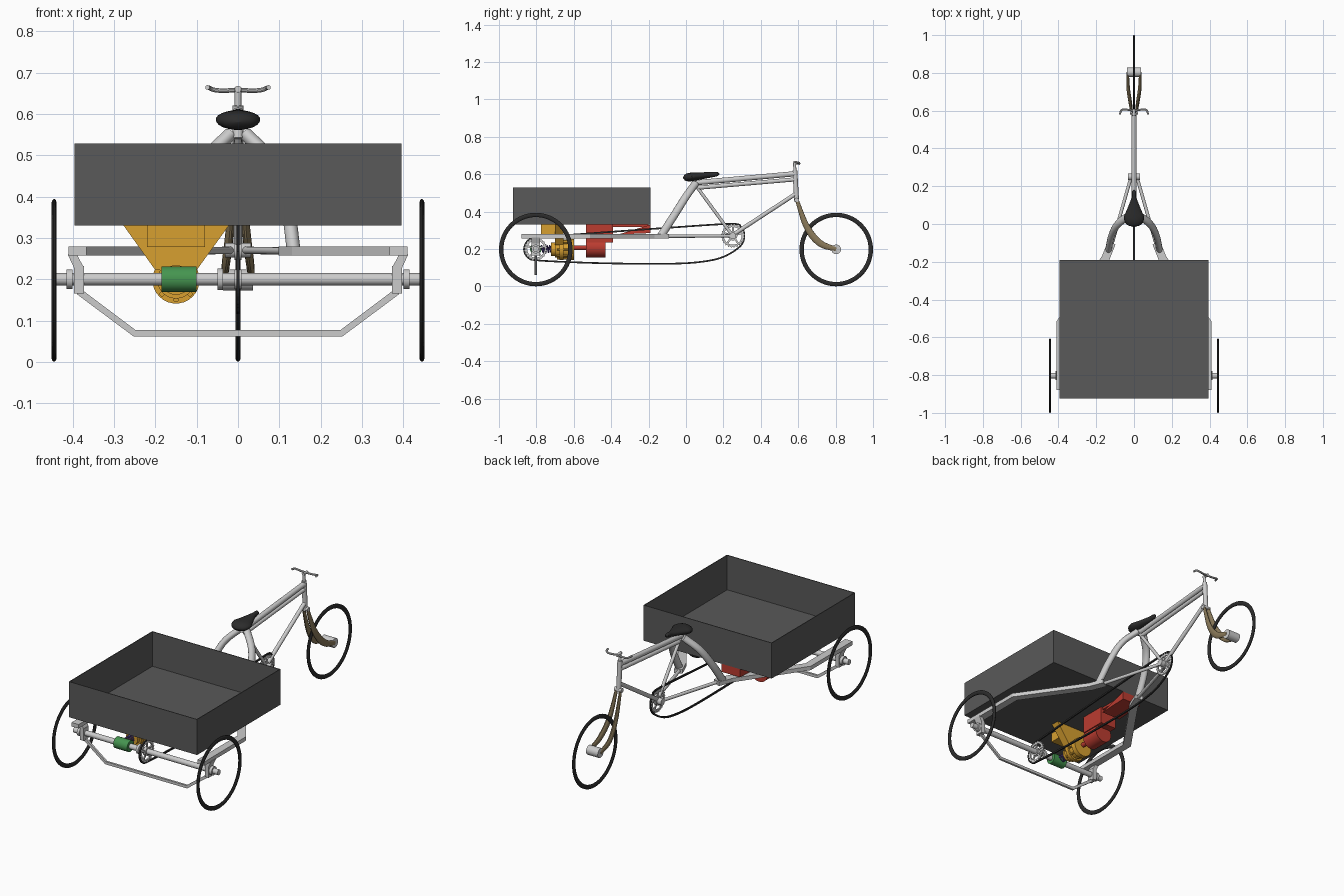
import bpy, bmesh, math
from mathutils import Vector as V

if "Cube" in bpy.data.objects:
    bpy.data.objects.remove(bpy.data.objects["Cube"])


def mat(name, r, g, b):
    m = bpy.data.materials.new(name)
    m.diffuse_color = (r, g, b, 1)
    m.use_nodes = True
    m.node_tree.nodes["Principled BSDF"].inputs["Base Color"].default_value = m.diffuse_color
    return m


DARK, TYRE = mat("dark_panel", .1, .1, .1), mat("rubber", .025, .025, .025)
RED, GOLD = mat("red_paint", .5, .045, .03), mat("gold_paint", .68, .35, .03)
GREEN, BROWN = mat("green_paint", .06, .3, .08), mat("brown_paint", .25, .19, .1)
VIOLET = mat("violet_paint", .1, .06, .3)


def finish(name, bm, m=None, smooth=True):
    bmesh.ops.recalc_face_normals(bm, faces=bm.faces)
    me = bpy.data.meshes.new(name)
    bm.to_mesh(me)
    bm.free()
    ob = bpy.data.objects.new(name, me)
    bpy.context.collection.objects.link(ob)
    if m:
        me.materials.append(m)
    if smooth:
        bpy.ops.object.select_all(action='DESELECT')
        ob.select_set(True)
        bpy.context.view_layer.objects.active = ob
        bpy.ops.object.shade_smooth_by_angle(angle=math.radians(35))
    return ob


def spline(pts, k=6):
    """Catmull-Rom through the points"""
    p = [V(q) for q in pts]
    p = [2 * p[0] - p[1]] + p + [2 * p[-1] - p[-2]]
    out = []
    for i in range(1, len(p) - 2):
        a, b, c, d = p[i - 1:i + 3]
        for j in range(k):
            t = j / k
            out.append(.5 * (2 * b + (c - a) * t + (2 * a - 5 * b + 4 * c - d) * t * t
                             + (3 * b - a - 3 * c + d) * t ** 3))
    return out + [p[-2]]


def sweep(name, pts, w, h=None, n=14, m=None, up=(0, 0, 1), closed=False):
    """Sweep an ellipse (or a rectangle if n == 4); w, h are half sizes or functions of t"""
    pts, N = [V(p) for p in pts], len(pts)
    h = w if h is None else h
    bm, rings = bmesh.new(), []
    for i, p in enumerate(pts):
        a = (pts[i] - pts[i - 1]).normalized() if i or closed else V()
        b = (pts[(i + 1) % N] - p).normalized() if i < N - 1 or closed else V()
        t = (a + b).normalized()
        s = t.cross(V(up)).normalized()
        u = s.cross(t)
        f = i / (N - 1)
        ww, hh = (g(f) if callable(g) else g for g in (w, h))
        k = math.sqrt(2) if n == 4 else 1
        ring = []
        for j in range(n):
            q = math.tau * (j + .5) / n
            ring.append(bm.verts.new(p + s * math.cos(q) * ww * k + u * math.sin(q) * hh * k))
        rings.append(ring)
    for i in range(N if closed else N - 1):
        A, B = rings[i], rings[(i + 1) % N]
        for j in range(n):
            bm.faces.new((A[j], A[(j + 1) % n], B[(j + 1) % n], B[j]))
    if not closed:
        bm.faces.new(rings[0])
        bm.faces.new(rings[-1])
    return finish(name, bm, m, n > 4)


def rod(name, a, b, r, m=None, n=20):
    d = V(b) - V(a)
    return sweep(name, [a, b], r, n=n, m=m, up=(0, 1, 0) if abs(d.y) < d.length * .7 else (0, 0, 1))


def prism(name, poly, axis, lo, hi, m=None):
    """Extrude a 2D polygon along x (poly = y,z) or y (poly = x,z)"""
    bm = bmesh.new()
    P = lambda q, d: (d, *q) if axis == 'x' else (q[0], d, q[1])
    A, B = ([bm.verts.new(P(q, d)) for q in poly] for d in (lo, hi))
    bm.faces.new(A)
    bm.faces.new(B)
    for i in range(len(A)):
        j = (i + 1) % len(A)
        bm.faces.new((A[i], A[j], B[j], B[i]))
    return finish(name, bm, m, False)


def box(name, x0, x1, y0, y1, z0, z1, m=None):
    return prism(name, [(y0, z0), (y1, z0), (y1, z1), (y0, z1)], 'x', x0, x1, m)


def gear(name, y, z, r, teeth=22):
    """Toothed ring with five arms, in the yz plane"""
    bm, N, loops = bmesh.new(), teeth * 2, []
    for x in (-.004, .004):
        for inner in (0, 1):
            loops.append([])
            for i in range(N):
                a = math.tau * i / N
                q = r * .74 if inner else r * (1 if i % 2 else .88)
                loops[-1].append(bm.verts.new((x, y + q * math.cos(a), z + q * math.sin(a))))
    for A, B in ((0, 1), (1, 3), (3, 2), (2, 0)):
        for i in range(N):
            j = (i + 1) % N
            bm.faces.new((loops[A][i], loops[A][j], loops[B][j], loops[B][i]))
    finish(name, bm, None, False)
    for i in range(5):
        a = math.tau * i / 5 + .3
        sweep(name + "_arm", [(0, y, z), (0, y + .78 * r * math.cos(a), z + .78 * r * math.sin(a))],
              .005, .003, 4, up=(1, 0, 0))
    rod(name + "_hub", (-.008, y, z), (.008, y, z), r * .38)


# Wheels: bare tyre rings
RY, RZ, WZ = -.803, .2, .197
for name, x, y in (("left_wheel", -.445, RY), ("right_wheel", .445, RY), ("steering_wheel", 0, .803)):
    ring = [(x, y + .185 * math.cos(math.tau * i / 64), WZ + .185 * math.sin(math.tau * i / 64)) for i in range(64)]
    sweep(name, ring, .012, .0065, 12, TYRE, up=(1, 0, 0), closed=True)

# Open cargo box: floor and four walls
X, Y0, Y1, T = .395, -.925, -.19, .004
box("cargo_floor", -X, X, Y0, Y1, .33, .335, DARK)
for s in (-1, 1):
    box("cargo_side", *sorted((s * X, s * (X - T))), Y0, Y1, .33, .528, DARK)
box("cargo_front_wall", -X, X, Y0, Y0 + T, .33, .528, DARK)
box("cargo_back_wall", -X, X, Y1 - T, Y1, .33, .528, DARK)

# Axle, collars and truss underneath
rod("axle", (-.445, RY, RZ), (.445, RY, RZ), .015)
rod("axle_collar", (-.05, RY, RZ), (-.036, RY, RZ), .026)
rod("green_coupling", (-.185, RY, RZ), (-.1, RY, RZ), .031, GREEN, 28)
sweep("axle_truss", [(-.385, RY, .17), (-.25, RY, .069), (.25, RY, .069), (.385, RY, .17)],
      .008, .006, 4, up=(0, 1, 0))

for s in (-1, 1):
    # Axle hangers
    box("axle_hanger", *sorted((s * .373, s * .397)), RY - .022, RY + .022, .165, .232)
    prism("hanger_plate", [(s * .375, .232), (s * .397, .228), (s * .412, .26), (s * .39, .26)], 'y', RY - .022, RY + .022)
    rod("axle_nut", (s * .4, RY, RZ), (s * .415, RY, RZ), .024)
    # Side rail, rising leg and lower stay
    sweep("side_rail", [(s * .388, -.88, .268), (s * .388, -.52, .268), (s * .15, -.18, .268), (s * .118, -.1, .268)],
          .022, .011, 4)
    sweep("saddle_leg", spline([(s * .135, -.135, .268), (s * .118, -.06, .385), (s * .085, 0, .48), (s * .02, .05, .55)]),
          .017, .021, 14, up=(0, 1, 0))
    rod("lower_stay", (s * .118, -.11, .268), (s * .015, .25, .27), .009)
    # Curved fork blades
    sweep("fork_blade", spline([(s * .012, .59, .47), (s * .02, .645, .32), (s * .03, .715, .232), (s * .033, .803, .198)]),
          lambda t: .006 + .004 * math.sin(math.pi * t), lambda t: .009 + .01 * math.sin(math.pi * t * .9), 12, BROWN, up=(0, 0, 1))
    # Handlebar halves
    sweep("handlebar", spline([(0, .6, .658), (s * .035, .605, .656), (s * .058, .606, .658), (s * .07, .598, .663), (s * .074, .58, .664)]),
          .0055, n=10)

# Bicycle frame
rod("upper_top_tube", (0, .04, .553), (0, .582, .602), .014)
rod("lower_top_tube", (0, .06, .527), (0, .584, .572), .011)
rod("saddle_tube", (0, .045, .55), (0, .25, .27), .009)
rod("down_tube", (0, .587, .495), (0, .25, .275), .011)
rod("head_tube", (0, .592, .452), (0, .582, .62), .013)
rod("handlebar_stem", (0, .583, .61), (0, .58, .664), .008)
rod("stem_clamp", (0, .572, .66), (0, .608, .658), .008)
rod("fork_crown", (-.022, .592, .462), (.022, .592, .462), .012)
rod("steering_hub", (-.036, .803, .198), (.036, .803, .198), .026)
rod("crank_shell", (-.032, .25, .27), (.032, .25, .27), .018)
rod("saddle_post", (0, .04, .54), (0, .05, .585), .013)

# Saddle: teardrop swept from rear to nose
sad = [(0, -.017 + .197 * i / 20, .58 + .022 * i / 20) for i in range(21)]


def taper(t):
    end = math.sqrt(max(0, 1 - (1 - min(t / .25, 1)) ** 2)) * math.sqrt(max(0, 1 - max(0, (t - .9) / .1) ** 2))
    return max(.001, end)


sweep("saddle", sad, lambda t: taper(t) * (.054 - .042 * max(0, min(1, (t - .3) / .5)) ** .9),
      lambda t: taper(t) * (.027 - .016 * t), 20, TYRE)

# Sprockets and sagging chain
gear("axle_sprocket", RY, RZ, .062)
gear("crank_sprocket", .25, .27, .064, 24)
chain = spline([(0, y, z) for y, z in (
    (-.8, .262), (-.45, .288), (-.1, .313), (.24, .334), (.295, .315), (.312, .27), (.29, .215), (.2, .158),
    (.08, .131), (-.1, .121), (-.45, .124), (-.78, .138), (-.845, .155), (-.866, .2), (-.845, .245), (-.8, .262))])
sweep("chain", chain[:-1], .0045, .004, 4, TYRE, up=(1, 0, 0), closed=True)

# Drive unit: motor, shaft, gearbox and their hangers
MX, MZ = -.15, .207
rod("motor", (MX, -.535, MZ), (MX, -.43, MZ), .052, RED, 28)
box("motor_hanger", -.2, -.1, -.535, -.39, .235, .33, RED)
prism("motor_wedge", [(-.36, .278), (-.19, .285), (-.19, .33)], 'x', -.2, -.085, RED)
box("motor_hanger_base", -.19, -.11, -.42, -.2, .318, .33, RED)
rod("drive_shaft", (MX, -.62, MZ), (MX, -.53, MZ), .013, RED)
for a, b, r in ((-.722, -.7, .036), (-.7, -.675, .045), (-.675, -.655, .057), (-.655, -.625, .047), (-.625, -.598, .056)):
    rod("gearbox_stage", (MX, a, .198), (MX, b, .198), r, GOLD, 28)
for i in range(8):
    a = math.tau * i / 8
    x, z = MX + .048 * math.cos(a), .198 + .048 * math.sin(a)
    rod("gearbox_bolt", (x, -.69, z), (x, -.61, z), .006, GOLD, 8)
prism("gearbox_hanger", [(-.277, .33), (-.022, .33), (-.1, .222), (-.2, .222)], 'y', -.7, -.655, GOLD)
box("gearbox_mount", -.22, -.08, -.775, -.69, .278, .33, GOLD)
coil = [(MX + .018 * math.cos(i * .7), -.775 + i * .0016, .2 + .018 * math.sin(i * .7)) for i in range(38)]
sweep("coupling_spring", coil, .004, n=6, m=VIOLET, up=(0, 1, 0))
